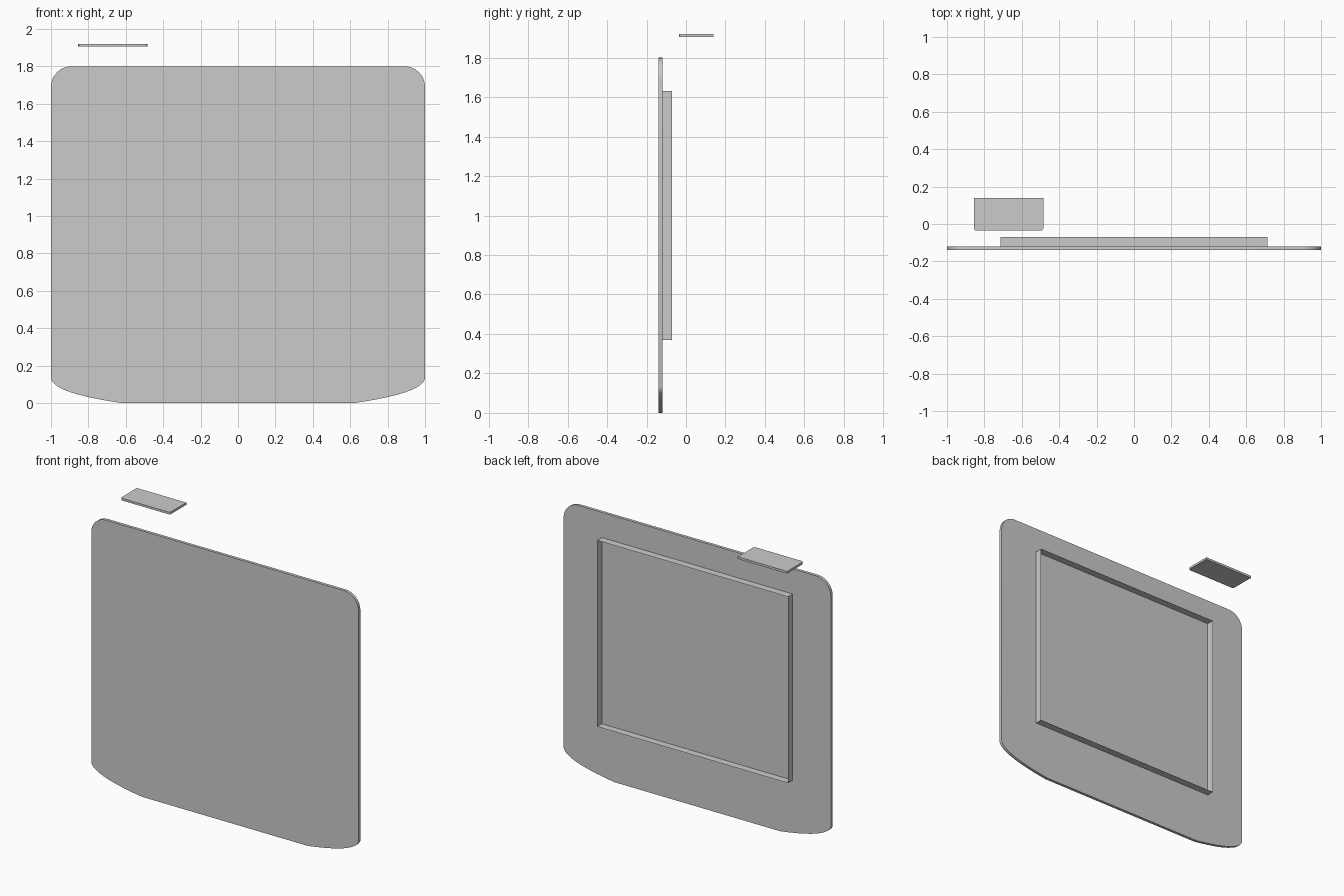
import bpy
import bmesh
from math import sin, cos, pi
from mathutils import Vector

cube = bpy.data.objects.get("Cube")
if cube:
    bpy.data.objects.remove(cube)

# Single plain grey finish
grey = bpy.data.materials.new("plain_grey")
grey.use_nodes = True
colour = (0.6, 0.6, 0.6, 1)
grey.diffuse_color = colour
grey.node_tree.nodes["Principled BSDF"].inputs["Base Color"].default_value = colour


def extrude_outline(name, points, depth, closed=True):
    """Sweep a closed outline along depth, with or without end caps."""
    bm = bmesh.new()
    verts = [bm.verts.new(p) for p in points]
    if closed:
        face = bm.faces.new(verts)
        swept = bmesh.ops.extrude_face_region(bm, geom=[face], use_keep_orig=True)
    else:
        edges = [bm.edges.new((v, verts[(i + 1) % len(verts)]))
                 for i, v in enumerate(verts)]
        swept = bmesh.ops.extrude_edge_only(bm, edges=edges)
    moved = [g for g in swept["geom"] if isinstance(g, bmesh.types.BMVert)]
    bmesh.ops.translate(bm, verts=moved, vec=depth)
    bmesh.ops.recalc_face_normals(bm, faces=bm.faces)
    mesh = bpy.data.meshes.new(name)
    bm.to_mesh(mesh)
    bm.free()
    mesh.materials.append(grey)
    obj = bpy.data.objects.new(name, mesh)
    bpy.context.collection.objects.link(obj)
    return obj


def arc(cx, cy, radius, start, steps):
    """Quarter-circle points, anticlockwise from the start angle."""
    angles = [start + pi / 2 * i / steps for i in range(steps + 1)]
    return [(cx + radius * cos(a), cy + radius * sin(a)) for a in angles]


# Front panel: sweeping lower corners, round upper corners
low, bend, side = Vector((0.62, 0)), Vector((0.98, 0.05)), Vector((1, 0.13))
steps = 10
half = []
for i in range(steps + 1):
    t = i / steps
    half.append(tuple(low * (1 - t) ** 2 + bend * 2 * t * (1 - t) + side * t * t))
half += arc(0.89, 1.69, 0.11, 0, 8)
outline = half + [(-x, z) for x, z in reversed(half)]
panel = extrude_outline("front_panel", [(x, -0.14, z) for x, z in outline],
                        (0, 0.02, 0))

# Thin open rim standing on the back of the panel
w, bottom, top = 0.714, 0.37, 1.63
rim = extrude_outline("back_rim",
                      [(-w, -0.12, bottom), (w, -0.12, bottom),
                       (w, -0.12, top), (-w, -0.12, top)],
                      (0, 0.05, 0), closed=False)

# Small floating tab with softened front corners
r = 0.012
tab_outline = [(-0.485, 0.14), (-0.855, 0.14)]
tab_outline += arc(-0.855 + r, -0.035 + r, r, pi, 3)
tab_outline += arc(-0.485 - r, -0.035 + r, r, 1.5 * pi, 3)
tab = extrude_outline("floating_tab", [(x, y, 1.905) for x, y in tab_outline],
                      (0, 0, 0.015))

# Smooth the curved edges, keep the hard ones
bpy.ops.object.select_all(action='DESELECT')
for obj in (panel, tab):
    obj.select_set(True)
    bpy.context.view_layer.objects.active = obj
bpy.ops.object.shade_smooth_by_angle()
